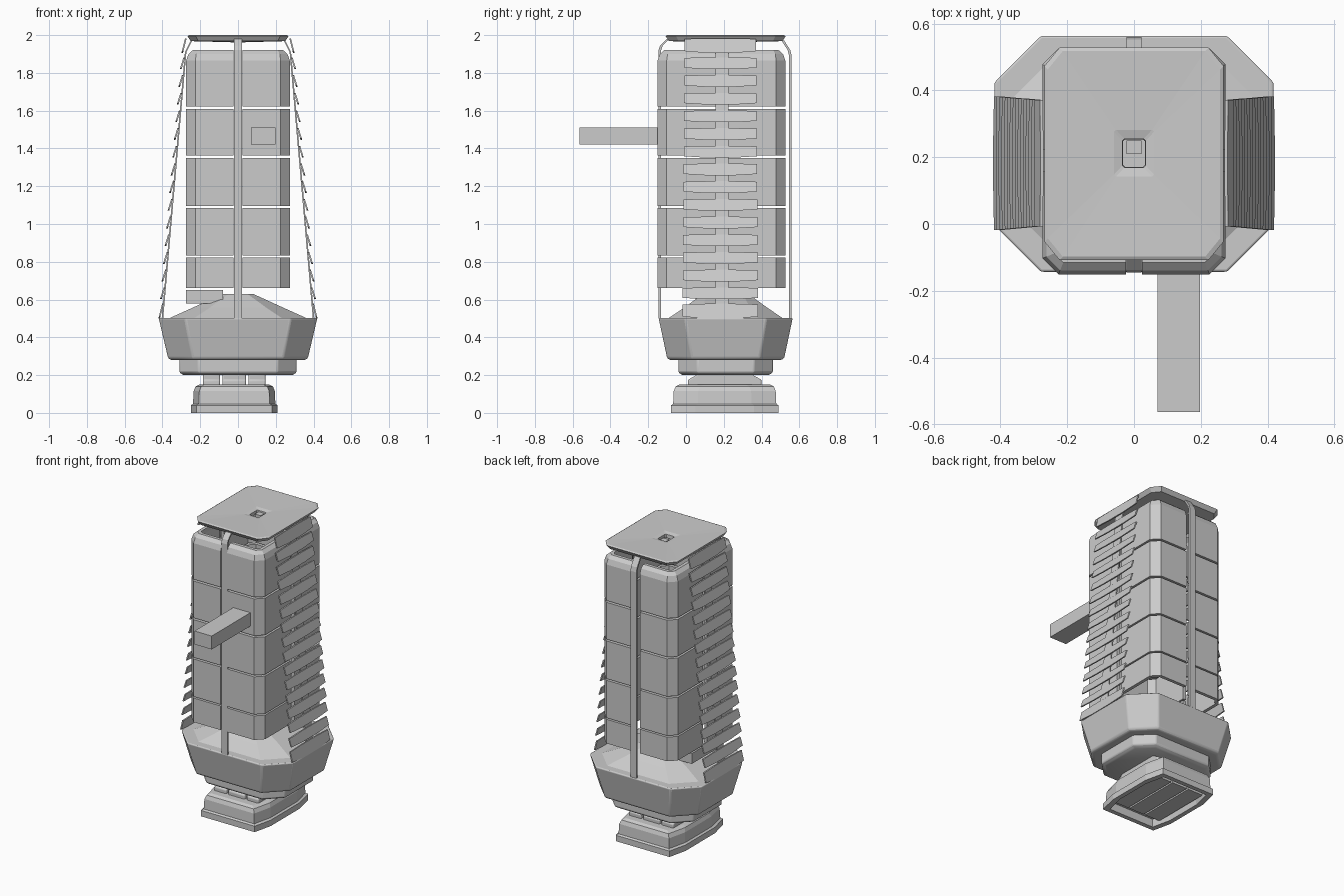
import bpy, bmesh

CY = 0.1875          # centre of the tower in y


def loft(name, rings, closed=False, caps=True):
    """Skin a list of equal-length point rings into one mesh object."""
    bm = bmesh.new()
    vs = [[bm.verts.new(p) for p in r] for r in rings]
    n = len(rings[0])
    pairs = list(zip(vs, vs[1:])) + ([(vs[-1], vs[0])] if closed else [])
    for a, b in pairs:
        for i in range(n):
            j = (i + 1) % n
            bm.faces.new((a[i], a[j], b[j], b[i]))
    if caps and not closed:
        bm.faces.new(vs[0])
        bm.faces.new(vs[-1])
    bmesh.ops.recalc_face_normals(bm, faces=bm.faces)
    me = bpy.data.meshes.new(name)
    bm.to_mesh(me)
    bm.free()
    ob = bpy.data.objects.new(name, me)
    bpy.context.collection.objects.link(ob)
    return ob


def octo(hx, hy, cx, cy, kx, ky, z):
    """Chamfered rectangle ring."""
    pts = [(hx, hy - ky), (hx - kx, hy), (kx - hx, hy), (-hx, hy - ky),
           (-hx, ky - hy), (kx - hx, -hy), (hx - kx, -hy), (hx, ky - hy)]
    return [(cx + x, cy + y, z) for x, y in pts]


def box(name, x0, x1, y0, y1, z0, z1):
    return loft(name, [[(x0, y0, z), (x1, y0, z), (x1, y1, z), (x0, y1, z)]
                       for z in (z0, z1)])


def smooth(ob, width):
    m = ob.modifiers.new("bevel", 'BEVEL')
    m.width, m.segments, m.limit_method = width, 3, 'ANGLE'
    for p in ob.data.polygons:
        p.use_smooth = True
    bpy.context.view_layer.objects.active = ob
    ob.select_set(True)
    bpy.ops.object.shade_smooth_by_angle(angle=0.6)
    ob.select_set(False)


# foot with a recessed underside
foot = [(0.035, 0.05), (0.03, 0.0), (0.0, 0.0), (0.0, 0.04), (0.012, 0.048),
        (0.015, 0.115), (0.025, 0.14), (0.045, 0.15)]
loft("foot", [octo(0.23 - d, 0.285 - d, -0.02, 0.205, 0.03, 0.13, z) for d, z in foot])
for i in range(3):
    x = -0.02 + (i - 1) * 0.125
    box("foot_slat", x - 0.057, x + 0.057, 0.0, 0.41, 0.025, 0.055)

# ankle bars
for x, w in ((-0.14, 0.045), (-0.02, 0.062), (0.1, 0.045)):
    prof = [(0.01, 0.14), (0.01, 0.175), (0.055, 0.2), (0.055, 0.215),
            (0.355, 0.215), (0.355, 0.2), (0.4, 0.175), (0.4, 0.14)]
    smooth(loft("ankle_bar", [[(x + s * w, y, z) for y, z in prof] for s in (-1, 1)]), 0.008)

# collar under the bowl
smooth(loft("collar", [octo(0.31 - d, 0.25 - d, 0, 0.21, 0.1, 0.1, z)
                       for d, z in ((0.02, 0.2), (0, 0.215), (0, 0.29))]), 0.008)

# bowl and its sloping deck
smooth(loft("bowl", [octo(0.355, 0.295, 0, 0.21, 0.12, 0.12, 0.28),
                     octo(0.37, 0.31, 0, 0.21, 0.13, 0.13, 0.29),
                     octo(0.42, 0.355, 0, 0.21, 0.14, 0.14, 0.503)]), 0.015)
loft("deck", [octo(0.40, 0.335, 0, 0.21, 0.14, 0.14, 0.49),
              octo(0.36, 0.30, 0, 0.21, 0.13, 0.13, 0.503),
              octo(0.24, 0.22, 0, 0.21, 0.09, 0.09, 0.557),
              octo(0.08, 0.12, 0, 0.21, 0.03, 0.03, 0.63)])


# cladding: hollow corner panels in five tiers
def corner(d, z, sx, sy):
    """Corner path offset inward by d."""
    pts = [(0.024, 0.338 - d), (0.226 - 0.41 * d, 0.338 - d),
           (0.274 - d, 0.29 - 0.41 * d), (0.274 - d, 0.022)]
    return [(sx * x, CY + sy * y, z) for x, y in pts]


tiers = [(0.66, 0.822), (0.832, 1.085), (1.096, 1.35), (1.362, 1.61), (1.622, 1.92)]
for sx in (-1, 1):
    for sy in (-1, 1):
        for z0, z1 in tiers:
            levels = [(0, z0), (0, z1)]
            if z1 == 1.92:
                levels = [(0, z0), (0, 1.865), (0.012, 1.9), (0.035, 1.92)]
            loft("corner_panel", [corner(d, z, sx, sy) + corner(d + 0.022, z, sx, sy)[::-1]
                                  for d, z in levels])
box("lower_side_panel", -0.274, -0.08, 0.05, 0.33, 0.58, 0.65)


# ribbon that follows a path of (offset, z) points
def ribbon(name, path, half, t, axis, sign):
    rings = []
    for o, z in path:
        ring = [(-half, o), (half, o), (half, o - t), (-half, o - t)]
        rings.append([(a, CY + sign * b, z) if axis == 'y' else (sign * b, 0.19 + a, z)
                      for a, b in ring])
    loft(name, rings)


# front, back and side struts bending in under the roof
ribbon("front_strut", [(0.333, 0.5), (0.333, 1.92), (0.325, 1.945), (0.29, 1.98)],
       0.022, 0.014, 'y', -1)
ribbon("back_strut", [(0.372, 0.5), (0.372, 1.89), (0.365, 1.92), (0.33, 1.975)],
       0.022, 0.014, 'y', 1)
for s in (-1, 1):
    ribbon("side_strut", [(0.404, 0.5), (0.281, 1.91), (0.245, 1.98)], 0.035, 0.008, 'x', s)
    # louvre slats
    for i in range(16):
        zc = 0.54 + i * 0.0937
        hz = 0.036 if i in (0, 15) else 0.029
        w = 0.2 - 0.0007 * i
        xc = 0.41 - (zc - 0.5) * 0.0865
        prof = [(-1, -0.85), (-0.4, -1.1), (0.4, -1.1), (1, -0.85),
                (1, 0.95), (0.4, 1.05), (-0.4, 1.05), (-1, 0.95)]
        loft("louvre_slat", [[(s * (xc + t - 0.009 * v), 0.182 + u * w, zc + v * hz)
                              for u, v in prof] for t in (-0.004, 0.005)])

# roof plate: a shallow dish with a square hole
loft("roof_plate", [octo(0.25, 0.30, 0, 0.21, 0.04, 0.05, 1.968),
                    octo(0.268, 0.318, 0, 0.21, 0.045, 0.055, 1.995),
                    octo(0.258, 0.308, 0, 0.21, 0.045, 0.055, 2.0),
                    octo(0.06, 0.07, 0, 0.212, 0.006, 0.006, 1.992),
                    octo(0.035, 0.043, 0, 0.212, 0.006, 0.006, 1.985),
                    octo(0.033, 0.041, 0, 0.212, 0.006, 0.006, 1.962)], closed=True)
box("hole_latch", -0.022, 0.022, 0.21, 0.25, 1.955, 1.978)

# projecting arm on the front
box("front_arm", 0.07, 0.198, -0.563, -0.14, 1.42, 1.51)
